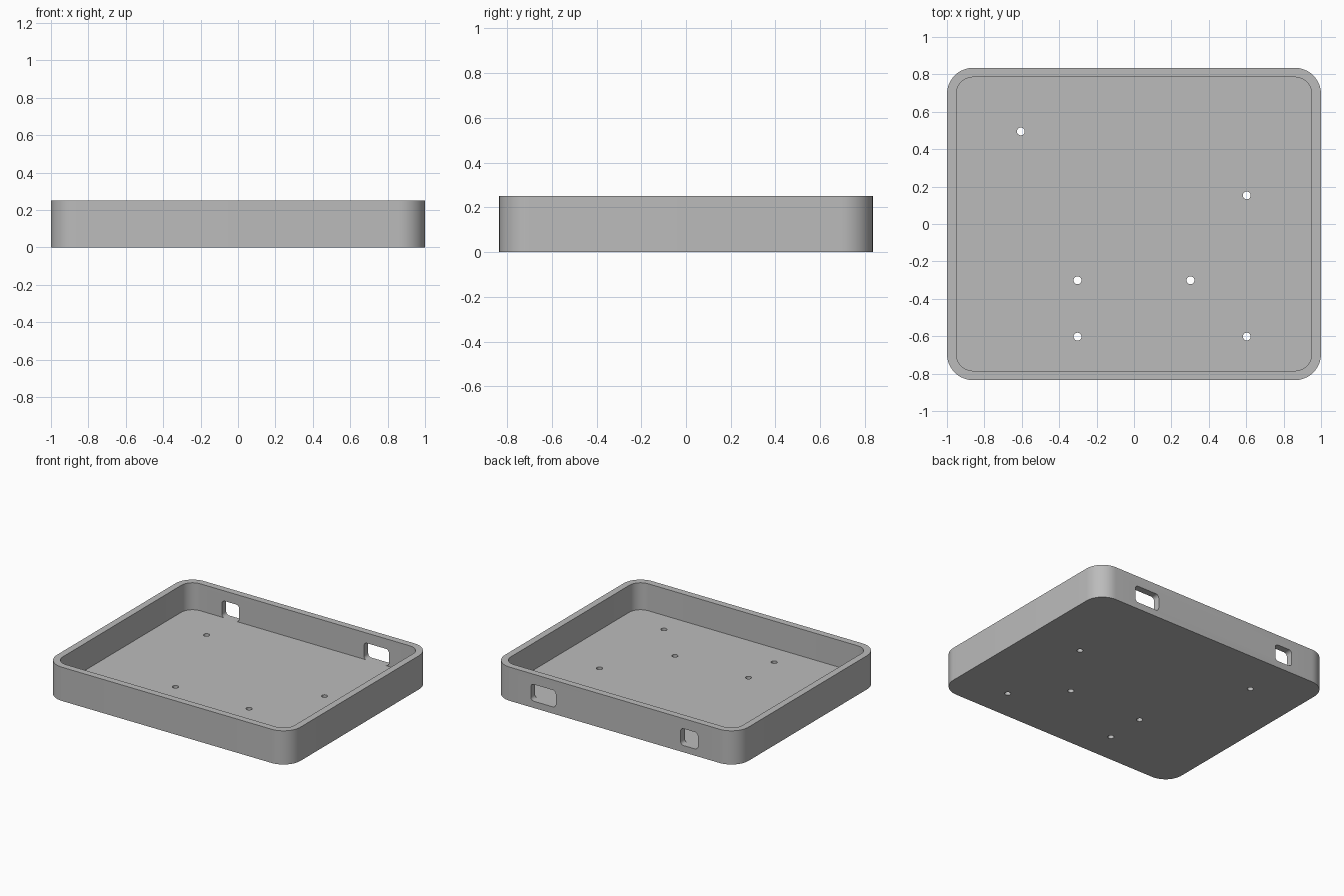
import bpy, bmesh, math
from mathutils import Matrix, Vector

default = bpy.data.objects.get("Cube")
if default:
    bpy.data.objects.remove(default, do_unlink=True)

WIDTH, DEPTH, HEIGHT = 2.0, 1.67, 0.25
WALL, FLOOR, CORNER = 0.05, 0.05, 0.14

grey = bpy.data.materials.new("plain_grey")
grey.use_nodes = True
colour = (0.5, 0.5, 0.5, 1)
grey.diffuse_color = colour
grey.node_tree.nodes["Principled BSDF"].inputs["Base Color"].default_value = colour


def rounded_prism(name, width, depth, radius, height, matrix, steps=12):
    """Extrude a rounded rectangle along local z, then place it."""
    bm = bmesh.new()
    verts = []
    for quarter, (sx, sy) in enumerate([(1, 1), (-1, 1), (-1, -1), (1, -1)]):
        cx, cy = sx * (width / 2 - radius), sy * (depth / 2 - radius)
        for i in range(steps + 1):
            a = (quarter + i / steps) * math.pi / 2
            verts.append(bm.verts.new((cx + radius * math.cos(a), cy + radius * math.sin(a), 0)))
    bmesh.ops.remove_doubles(bm, verts=verts, dist=1e-5)
    base = bm.faces.new([v for v in verts if v.is_valid])
    top = bmesh.ops.extrude_face_region(bm, geom=[base])["geom"]
    moved = [g for g in top if isinstance(g, bmesh.types.BMVert)]
    bmesh.ops.translate(bm, verts=moved, vec=(0, 0, height))
    bmesh.ops.transform(bm, matrix=matrix, verts=bm.verts)
    bmesh.ops.recalc_face_normals(bm, faces=bm.faces)
    mesh = bpy.data.meshes.new(name)
    bm.to_mesh(mesh)
    bm.free()
    mesh.materials.append(grey)
    obj = bpy.data.objects.new(name, mesh)
    bpy.context.collection.objects.link(obj)
    return obj


def at(x, y, z):
    return Matrix.Translation(Vector((x, y, z)))


# Tray body
tray = rounded_prism("tray", WIDTH, DEPTH, CORNER, HEIGHT, at(0, 0, 0))

# Inner cavity
cutters = [rounded_prism("cavity_cutter", WIDTH - 2 * WALL, DEPTH - 2 * WALL,
                         CORNER - WALL, HEIGHT, at(0, 0, FLOOR))]

# Screw holes through the floor
for x, y in [(-0.605, 0.495), (0.603, 0.153), (-0.302, -0.301),
             (0.302, -0.301), (-0.302, -0.602), (0.603, -0.602)]:
    cutters.append(rounded_prism("screw_hole_cutter", 0.042, 0.042, 0.021, 0.2,
                                 at(x, y, -0.1), 6))

# Rounded port openings in the back wall, level with the floor
OPENING = 0.125
for x, width in [(0.586, 0.205), (-0.611, 0.142)]:
    place = at(x, DEPTH / 2 + 0.1, FLOOR + OPENING / 2) @ Matrix.Rotation(math.pi / 2, 4, "X")
    cutters.append(rounded_prism("port_cutter", width, OPENING, 0.025, 0.1 + WALL + 0.01, place, 6))

# Cut everything out of the body
bpy.context.view_layer.objects.active = tray
for cutter in cutters:
    cutter.hide_render = True
    cut = tray.modifiers.new("cut", "BOOLEAN")
    cut.operation = "DIFFERENCE"
    cut.solver = "EXACT"
    cut.object = cutter
    bpy.ops.object.modifier_apply(modifier=cut.name)
    bpy.data.objects.remove(cutter, do_unlink=True)

# Smooth rounded corners with crisp edges
bpy.ops.object.select_all(action="DESELECT")
tray.select_set(True)
bpy.ops.object.shade_smooth_by_angle(angle=math.radians(30))
